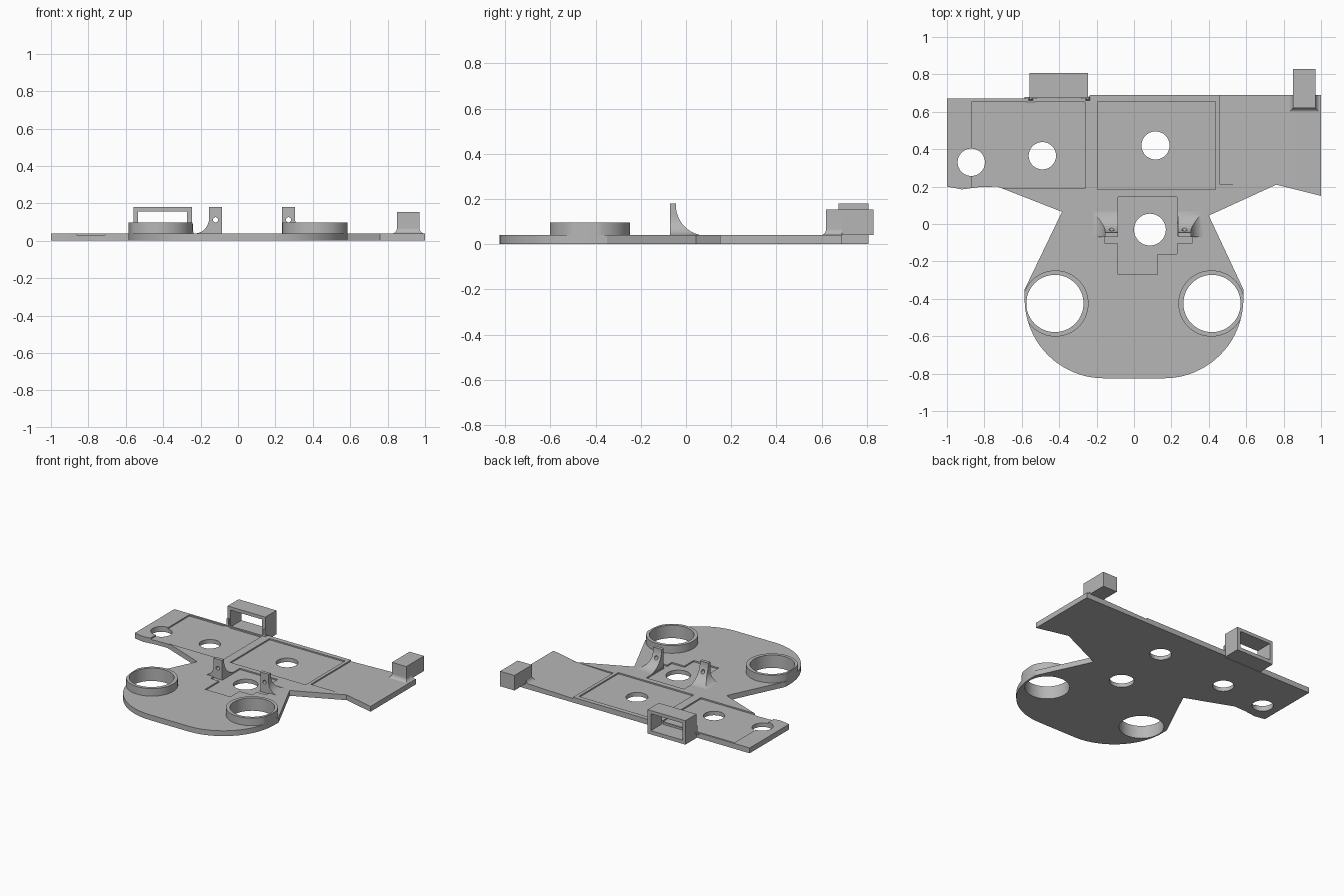
import bpy, bmesh
from math import sin, cos, pi, radians, sqrt
from mathutils import Matrix

old = bpy.data.objects.get("Cube")
if old:
    bpy.data.objects.remove(old, do_unlink=True)

# Single grey material
GREY = (0.47, 0.47, 0.47, 1)
grey = bpy.data.materials.new("plain grey")
grey.use_nodes = True
grey.diffuse_color = GREY
shader = next(n for n in grey.node_tree.nodes if n.type == 'BSDF_PRINCIPLED')
shader.inputs["Base Color"].default_value = GREY
shader.inputs["Roughness"].default_value = 0.6


def add(name, bm):
    bmesh.ops.recalc_face_normals(bm, faces=bm.faces)
    mesh = bpy.data.meshes.new(name)
    bm.to_mesh(mesh)
    bm.free()
    mesh.materials.append(grey)
    obj = bpy.data.objects.new(name, mesh)
    bpy.context.scene.collection.objects.link(obj)
    return obj


def prism(name, points, z0, z1):
    bm = bmesh.new()
    face = bm.faces.new([bm.verts.new((x, y, z0)) for x, y in points])
    up = bmesh.ops.extrude_face_region(bm, geom=[face])["geom"]
    for v in up:
        if isinstance(v, bmesh.types.BMVert):
            v.co.z = z1
    return add(name, bm)


def box(name, x0, x1, y0, y1, z0, z1):
    return prism(name, [(x0, y0), (x1, y0), (x1, y1), (x0, y1)], z0, z1)


def cylinder(name, x, y, z, radius, depth, along_y=False):
    bm = bmesh.new()
    turn = Matrix.Rotation(radians(90 if along_y else 0), 4, 'X')
    bmesh.ops.create_cone(bm, cap_ends=True, segments=64, radius1=radius, radius2=radius,
                          depth=depth, matrix=Matrix.Translation((x, y, z)) @ turn)
    return add(name, bm)


def combine(obj, tools, operation='DIFFERENCE'):
    # Apply booleans, then drop the helper shapes
    for tool in tools:
        mod = obj.modifiers.new("boolean", 'BOOLEAN')
        mod.operation, mod.solver, mod.object = operation, 'EXACT', tool
    deps = bpy.context.evaluated_depsgraph_get()
    result = bpy.data.meshes.new_from_object(obj.evaluated_get(deps))
    obj.modifiers.clear()
    obj.data = result
    for tool in tools:
        bpy.data.objects.remove(tool, do_unlink=True)


def filleted_post(name, x, y, flare, z0, z1, radii, steps=12):
    # Stack of rectangles whose sides (left, right, front, back) sweep out at the foot
    bm = bmesh.new()
    tall = max(radii)
    levels = [z0 + tall * (1 - cos(i / steps * pi / 2)) for i in range(steps + 1)] + [z1]
    rings = []
    for z in levels:
        out = []
        for use, r in zip(flare, radii):
            h = max(0, r - (z - z0))
            out.append(use * (r - sqrt(max(0, r * r - h * h))))
        a, b, c, d = x[0] - out[0], x[1] + out[1], y[0] - out[2], y[1] + out[3]
        rings.append([bm.verts.new((px, py, z)) for px, py in ((a, c), (b, c), (b, d), (a, d))])
    for low, high in zip(rings, rings[1:]):
        for i in range(4):
            j = (i + 1) % 4
            bm.faces.new((low[i], low[j], high[j], high[i]))
    bm.faces.new(rings[0])
    bm.faces.new(rings[-1])
    return add(name, bm)


# Base plate outline: wings at the back, rounded body in front
T = 0.04
right_side = [(1, 0.69), (1, 0.15), (0.76, 0.21), (0.40, 0.045), (0.585, -0.35)]
left_side = [(-0.585, -0.35), (-0.385, 0.065), (-0.73, 0.2), (-0.83, 0.197),
             (-0.92, 0.185), (-1, 0.2), (-1, 0.67), (-0.25, 0.67), (-0.235, 0.69)]
arc = [(0.16 + 0.425 * cos(a), -0.4 - 0.425 * sin(a))
       for a in (i / 20 * pi / 2 for i in range(21))]
outline = right_side + arc + [(-x, y) for x, y in reversed(arc)] + left_side
plate = prism("base_plate", outline, 0, T)

# Shallow pockets in the top, and round holes right through
FLOOR = 0.03
ramp = box("ramp_cut", 0.46, 0.805, 0.21, 0.8, FLOOR, 0.06)
for v in ramp.data.vertices:
    if v.co.x > 0.8 and v.co.z < T:
        v.co.z = T
center_pocket = [(-0.085, 0.145), (0.23, 0.145), (0.23, -0.065), (0.31, -0.065),
                 (0.31, -0.105), (0.23, -0.105), (0.23, -0.16), (0.125, -0.16),
                 (0.125, -0.27), (-0.085, -0.27), (-0.085, -0.105), (-0.155, -0.105),
                 (-0.155, -0.065), (-0.085, -0.065)]
cuts = [ramp,
        box("pocket_cut", -0.865, -0.26, 0.193, 0.655, FLOOR, 0.06),
        box("pocket_cut", -0.195, 0.435, 0.185, 0.655, FLOOR, 0.06),
        prism("pocket_cut", center_pocket, FLOOR, 0.06)]
for x, y, r in ((-0.87, 0.33, 0.073), (-0.49, 0.365, 0.073), (0.115, 0.42, 0.075),
                (0.085, -0.03, 0.085), (-0.423, -0.425, 0.153), (0.417, -0.425, 0.153)):
    cuts.append(cylinder("hole_cut", x, y, 0, r, 0.3))
combine(plate, cuts)
parts = [plate]

# Raised collars around the two large holes, trimmed to the plate edge
for side, x in (("right", -0.42), ("left", 0.414)):
    collar = cylinder(side + "_collar", x, -0.425, (T + 0.097) / 2, 0.177, 0.097 - T)
    combine(collar, [prism("trim", outline, -0.1, 0.3)], 'INTERSECT')
    hole_x = -0.423 if x < 0 else 0.417
    combine(collar, [cylinder("hole_cut", hole_x, -0.425, 0, 0.153, 0.5)])
    parts.append(collar)

# Pair of drilled uprights with swept feet at the back and on the outer side
for side, x, flare in (("right", (-0.155, -0.085), (1, 0, 0, 1)),
                       ("left", (0.235, 0.305), (0, 1, 0, 1))):
    post = filleted_post(side + "_upright", x, (-0.07, -0.045), flare, FLOOR + 0.008, 0.18,
                         (0.08, 0.08, 0.08, 0.135))
    combine(post, [cylinder("pin_cut", sum(x) / 2, 0, 0.112, 0.014, 0.5, True)])
    parts.append(post)

# Rectangular loop on the back edge
loop = box("back_loop", -0.56, -0.245, 0.675, 0.807, 0, 0.18)
combine(loop, [box("loop_cut", -0.535, -0.272, 0.5, 0.9, 0.028, 0.155)])
parts.append(loop)
for x in (-0.56, -0.255):
    parts.append(filleted_post("loop_gusset", (x, x + 0.015), (0.665, 0.68), (1, 1, 1, 0),
                               FLOOR, 0.09, (0.025,) * 4))

# Block at the left back corner, overhanging the edge
parts.append(filleted_post("corner_block_foot", (0.85, 0.97), (0.62, 0.69), (1, 1, 1, 0),
                           T - 0.002, 0.153, (0.03,) * 4))
parts.append(box("corner_block", 0.85, 0.97, 0.69, 0.83, T, 0.153))

# Smooth the round walls, keep the edges sharp
bpy.ops.object.select_all(action='DESELECT')
for obj in parts:
    obj.select_set(True)
bpy.context.view_layer.objects.active = plate
bpy.ops.object.shade_smooth_by_angle(angle=radians(25))
